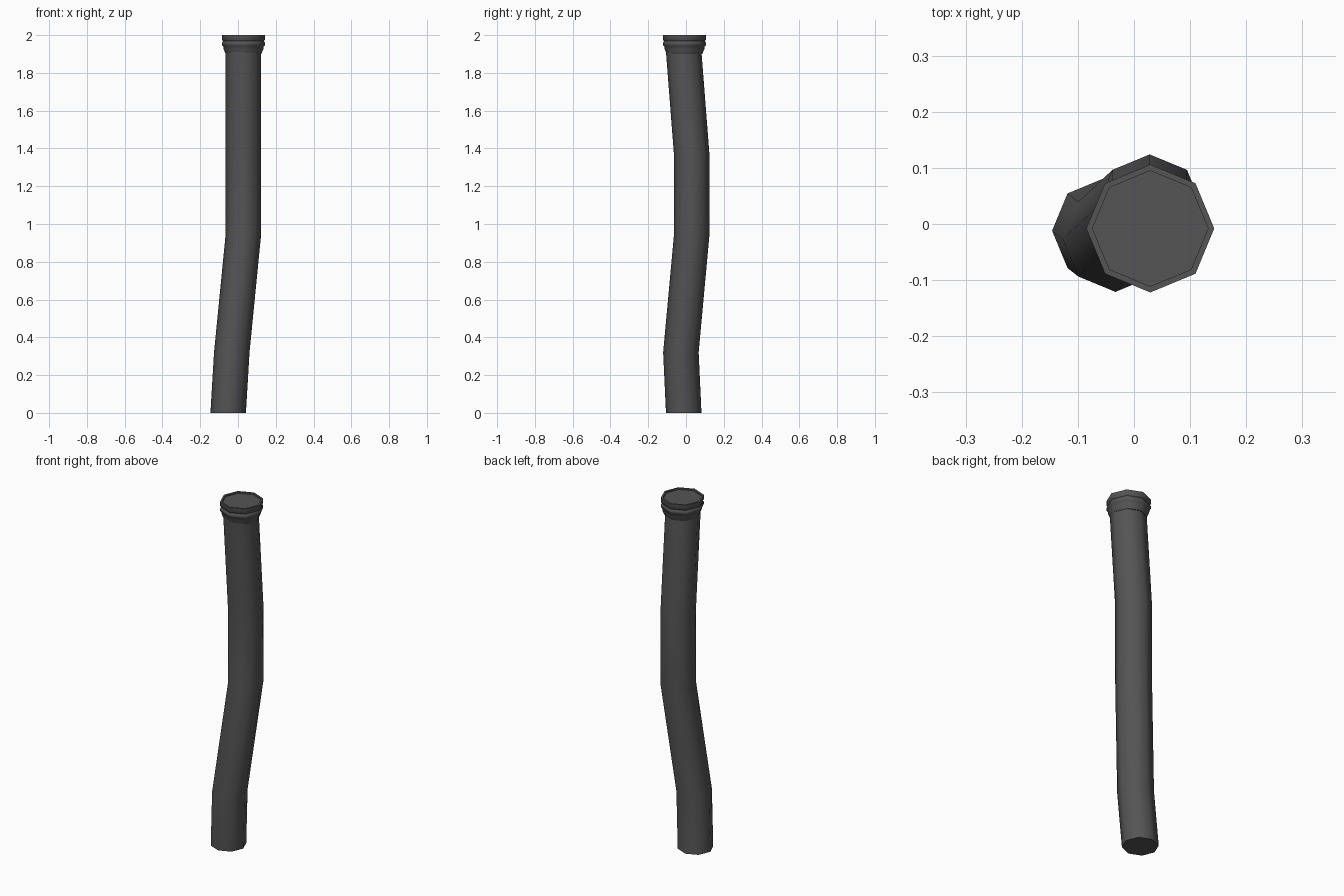
import bpy, bmesh, math
from mathutils import Vector

cube = bpy.data.objects.get("Cube")
if cube:
    bpy.data.objects.remove(cube, do_unlink=True)

SIDES = 8

metal = bpy.data.materials.new("dark_grey_metal")
metal.use_nodes = True
colour = (0.09, 0.09, 0.09, 1)
metal.diffuse_color = colour
metal.node_tree.nodes["Principled BSDF"].inputs["Base Color"].default_value = colour


def loft(name, rings):
    """Skin octagonal rings (x, y, z, radius) and cap both ends."""
    bm = bmesh.new()
    loops = []
    for x, y, z, r in rings:
        loops.append([bm.verts.new(Vector((x + r * math.cos(a), y + r * math.sin(a), z)))
                      for a in (i * math.tau / SIDES for i in range(SIDES))])
    for low, high in zip(loops, loops[1:]):
        for i in range(SIDES):
            j = (i + 1) % SIDES
            bm.faces.new((low[i], low[j], high[j], high[i]))
    bm.faces.new(loops[0][::-1])
    bm.faces.new(loops[-1])
    mesh = bpy.data.meshes.new(name)
    bm.to_mesh(mesh)
    bm.free()
    obj = bpy.data.objects.new(name, mesh)
    bpy.context.collection.objects.link(obj)
    mesh.materials.append(metal)
    bpy.ops.object.select_all(action="DESELECT")
    obj.select_set(True)
    bpy.context.view_layer.objects.active = obj
    bpy.ops.object.shade_smooth_by_angle(angle=math.radians(50))
    return obj


# Bent pipe, one ring at each bend
bends = [(-0.052, -0.012, 0), (-0.033, -0.027, 0.32), (0.028, 0.03, 0.94),
         (0.028, 0.03, 1.37), (0.028, -0.012, 1.91)]
loft("bent_pipe", [(x, y, z, 0.094) for x, y, z in bends])

# Flared collar with a bead, a groove and a shallow recessed cap
profile = [(1.9, 0.094), (1.925, 0.105), (1.94, 0.107), (1.947, 0.114),
           (1.96, 0.114), (1.968, 0.108), (1.975, 0.114), (2.0, 0.114),
           (2.0, 0.103), (1.992, 0.103)]
loft("end_collar", [(0.029, -0.008, z, r) for z, r in profile])
